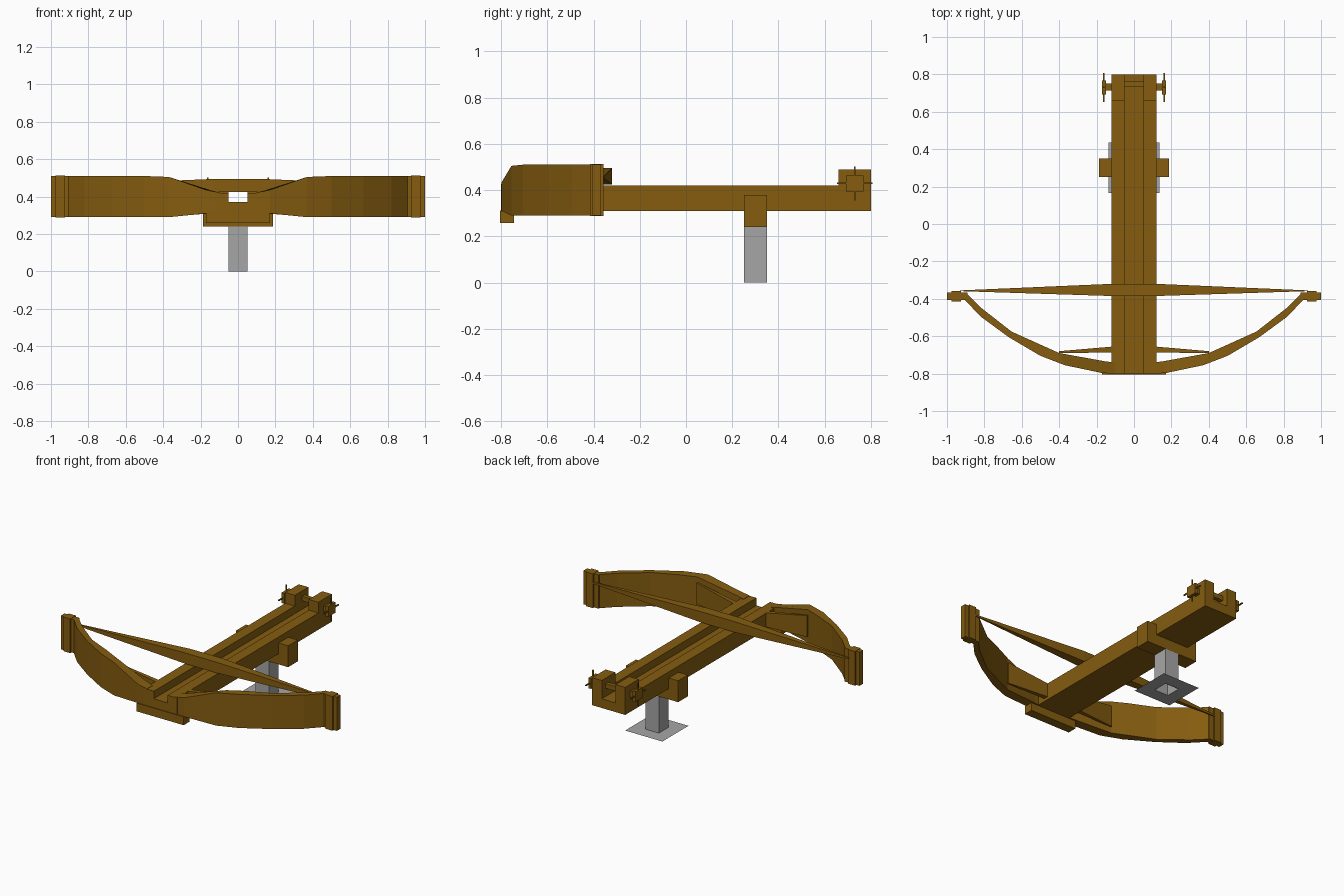
import bpy, bmesh

if "Cube" in bpy.data.objects:
    bpy.data.objects.remove(bpy.data.objects["Cube"])


def material(name, rgb):
    m = bpy.data.materials.new(name)
    m.diffuse_color = (*rgb, 1)
    m.use_nodes = True
    m.node_tree.nodes["Principled BSDF"].inputs["Base Color"].default_value = m.diffuse_color
    return m


WOOD = material("brown wood", (0.235, 0.108, 0.005))
METAL = material("grey metal", (0.38, 0.38, 0.38))


def finish(name, bm, mat):
    bmesh.ops.recalc_face_normals(bm, faces=bm.faces)
    me = bpy.data.meshes.new(name)
    bm.to_mesh(me)
    bm.free()
    me.materials.append(mat)
    ob = bpy.data.objects.new(name, me)
    bpy.context.collection.objects.link(ob)
    return ob


def add_box(bm, x, y, z):
    vs = bmesh.ops.create_cube(bm, size=1)["verts"]
    for v in vs:
        for i, (a, b) in enumerate((x, y, z)):
            v.co[i] = a if v.co[i] < 0 else b
    return vs


def box(name, x, y, z, mat=WOOD):
    bm = bmesh.new()
    add_box(bm, x, y, z)
    return finish(name, bm, mat)


def extrude(name, pts, y0, y1):
    """Extrude an x-z outline along y."""
    bm = bmesh.new()
    f = bm.faces.new([bm.verts.new((x, y0, z)) for x, z in pts])
    r = bmesh.ops.extrude_face_region(bm, geom=[f])
    for v in r["geom"]:
        if isinstance(v, bmesh.types.BMVert):
            v.co.y = y1
    return finish(name, bm, WOOD)


def loft(name, sections):
    """Skin rectangles in the y-z plane: (x, y0, y1, z0, z1), or sheared (x_front, x_back, ...)."""
    bm = bmesh.new()
    rings = []
    for xf, xb, y0, y1, z0, z1 in sections:
        rings.append([bm.verts.new(c) for c in
                      ((xf, y0, z0), (xb, y1, z0), (xb, y1, z1), (xf, y0, z1))])
    for a, b in zip(rings, rings[1:]):
        for i in range(4):
            j = (i + 1) % 4
            bm.faces.new((a[i], a[j], b[j], b[i]))
    bm.faces.new(rings[0])
    bm.faces.new(rings[-1])
    return finish(name, bm, WOOD)


def mirror(ob):
    ob.modifiers.new("mirror", 'MIRROR').use_mirror_merge = False


def channel(top):
    """U-shaped outline with the bolt groove."""
    return [(-.12, .31), (.12, .31), (.12, top), (.05, top),
            (.05, .37), (-.05, .37), (-.05, top), (-.12, top)]


# Grooved stock with a taller rear end
extrude("stock", channel(.42), -.80, .66)
extrude("rear_block", channel(.49), .66, .80)
box("front_block", (-.17, .17), (-.805, -.745), (.258, .312))

# Bow arm: front x, back x, front y, back y, bottom z, top z
mirror(loft("bow_arm", [
    (.10, .10, -.800, -.740, .31, .422),
    (.17, .15, -.797, -.735, .31, .435),
    (.37, .40, -.755, -.690, .29, .505),
    (.50, .50, -.705, -.645, .29, .51),
    (.67, .655, -.605, -.575, .29, .51),
    (.82, .815, -.495, -.450, .29, .51),
    (.91, .895, -.400, -.370, .29, .51)]))
mirror(loft("arm_brace", [
    (.11, .11, -.687, -.655, .33, .42),
    (.40, .40, -.690, -.680, .33, .47)]))

# Bow tips
bm = bmesh.new()
add_box(bm, (.89, 1.0), (-.405, -.367), (.29, .51))
add_box(bm, (.925, .975), (-.415, -.357), (.288, .512))
mirror(finish("bow_tip", bm, WOOD))

# Tapered bowstring
loft("bowstring", [
    (-.93, -.93, -.359, -.355, .45, .46),
    (-.12, -.12, -.385, -.320, .425, .495),
    (.12, .12, -.385, -.320, .425, .495),
    (.93, .93, -.359, -.355, .45, .46)])

# Winch: roller, axles, hubs and thin crossed handles
box("winch_roller", (-.05, .05), (.735, .762), (.425, .455))
bm = bmesh.new()
add_box(bm, (.12, .155), (.713, .75), (.41, .447))
add_box(bm, (.150, .170), (.693, .767), (.395, .463))
add_box(bm, (.158, .166), (.653, .807), (.426, .433))
add_box(bm, (.158, .166), (.727, .734), (.355, .503))
mirror(finish("winch_handle", bm, WOOD))

# Bracket hugging the stock
extrude("bracket", [(-.188, .24), (.188, .24), (.188, .38), (.12, .38),
                    (.12, .31), (-.12, .31), (-.12, .38), (-.188, .38)], .25, .35)

# Hollow post, open at the bottom
bm = bmesh.new()
add_box(bm, (-.05, .05), (.25, .35), (0, .24))
low = min(bm.faces, key=lambda f: f.calc_center_median().z)
bmesh.ops.delete(bm, geom=[low], context='FACES_ONLY')
finish("post", bm, METAL)

# Flat foot plate with a square opening under the post
bm = bmesh.new()
rings = [[bm.verts.new((sx * r, .302 + sy * r, .001))
          for sx, sy in ((-1, -1), (1, -1), (1, 1), (-1, 1))] for r in (.135, .05)]
for i in range(4):
    j = (i + 1) % 4
    bm.faces.new((rings[0][i], rings[0][j], rings[1][j], rings[1][i]))
finish("foot_plate", bm, METAL)
